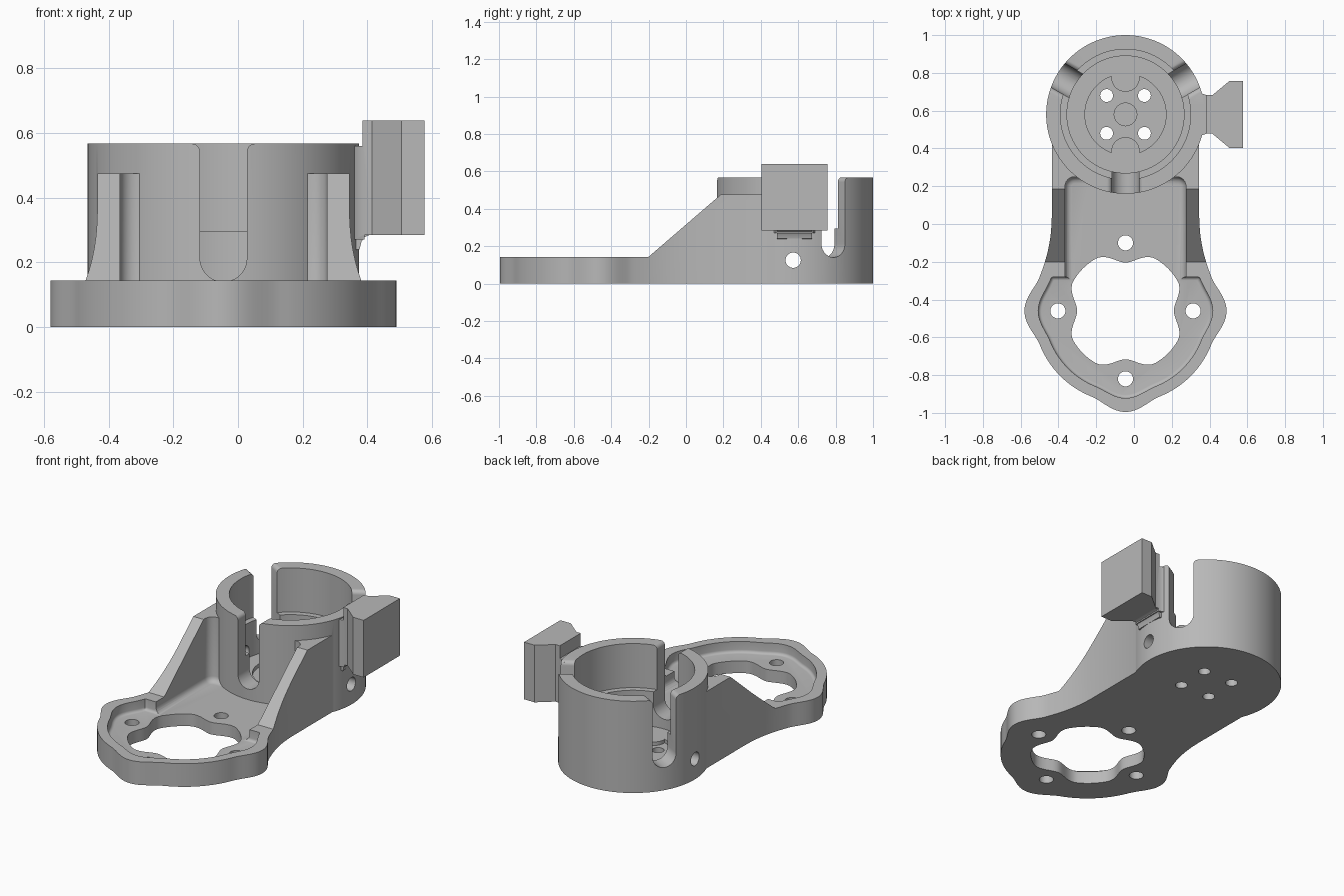
import bpy, bmesh, math
from mathutils import Vector

if "Cube" in bpy.data.objects:
    bpy.data.objects.remove(bpy.data.objects["Cube"])

CX, CUP_Y, RING_Y = -0.045, 0.58, -0.46

grey = bpy.data.materials.new("light_grey")
grey.diffuse_color = (0.48, 0.48, 0.48, 1)
grey.use_nodes = True
grey.node_tree.nodes["Principled BSDF"].inputs["Base Color"].default_value = grey.diffuse_color

def flat(a, b, h):      # outline in plan, extruded upward
    return (a, b, h)

def along_x(a, b, h):   # outline in (y, z), extruded along x
    return (h, a, b)

def along_y(a, b, h):   # outline in (x, z), extruded along y
    return (a, h, b)

def prism(name, pts, h0, h1, place=flat, bevel=0):
    """Extrude an outline; optionally round its lower rim."""
    bm = bmesh.new()
    low = [bm.verts.new(place(a, b, h0)) for a, b in pts]
    top = [bm.verts.new(place(a, b, h1)) for a, b in pts]
    n = len(pts)
    floor = bm.faces.new(low)
    bm.faces.new(top[::-1])
    for i in range(n):
        j = (i + 1) % n
        bm.faces.new((low[i], top[i], top[j], low[j]))
    bmesh.ops.recalc_face_normals(bm, faces=bm.faces)
    if bevel:
        bmesh.ops.bevel(bm, geom=list(floor.edges), offset=bevel, segments=4,
                        profile=0.5, affect='EDGES')
    me = bpy.data.meshes.new(name)
    bm.to_mesh(me)
    bm.free()
    me.materials.append(grey)
    ob = bpy.data.objects.new(name, me)
    bpy.context.collection.objects.link(ob)
    return ob

def arc(x, y, r, a0, a1, n):
    return [(x + r * math.cos(math.radians(a0 + (a1 - a0) * i / n)),
             y + r * math.sin(math.radians(a0 + (a1 - a0) * i / n))) for i in range(n + 1)]

def circle(x, y, r, n=96):
    return arc(x, y, r, 0, 360, n)[:-1]

def boolean(ob, other, op='DIFFERENCE'):
    mod = ob.modifiers.new("bool", 'BOOLEAN')
    mod.operation, mod.object, mod.solver = op, other, 'EXACT'
    bpy.context.view_layer.objects.active = ob
    bpy.ops.object.modifier_apply(modifier=mod.name)
    bpy.data.objects.remove(other)

def lobed(r, extra, width, a0, a1, n):
    """Ring outline with a bump at every quarter turn."""
    pts = []
    for i in range(n + 1):
        t = a0 + (a1 - a0) * i / n
        d = abs((t + 45) % 90 - 45)
        f = math.cos(math.radians(90 * d / width)) ** 2 if d < width else 0
        s = r + extra * f
        pts.append((s * math.cos(math.radians(t)), s * math.sin(math.radians(t)) + RING_Y))
    return pts

# arm: lobed ring, flared neck, mirrored about its centre line
half = lobed(0.488, 0.047, 22, -90, 20, 56)
p0, p1, p2, p3 = Vector(half[-1]), Vector((0.42, -0.19)), Vector((0.39, -0.1)), Vector((0.39, 0.06))
for i in range(1, 13):
    t = i / 12
    half.append(tuple(p0 * (1 - t) ** 3 + p1 * 3 * t * (1 - t) ** 2 + p2 * 3 * t * t * (1 - t) + p3 * t ** 3))
half.append((0.39, 0.44))
outline = [(CX + x, y) for x, y in half] + [(CX - x, y) for x, y in half[:0:-1]]
arm = prism("motor_arm", outline, 0, 0.475)

# sloped side walls
boolean(arm, prism("slope_cut", [(-1.2, 0.143), (-0.2, 0.143), (0.185, 0.475), (0.185, 0.7), (-1.2, 0.7)],
                   -1, 1, along_x))

# pocket in the ring and between the side walls
ring_in = [(CX + x, min(y, -0.28)) for x, y in lobed(0.43, 0.032, 22, 0, 360, 120)[:-1]]
boolean(arm, prism("ring_pocket", ring_in, 0.075, 0.7, bevel=0.018))
c = 0.05
neck = (arc(CX + 0.32 - c, 0.25 - c, c, 0, 90, 6) + arc(CX - 0.32 + c, 0.25 - c, c, 90, 180, 6)
        + [(CX - 0.32, -0.32), (CX + 0.32, -0.32)])
boolean(arm, prism("neck_pocket", neck, 0.075, 0.7, bevel=0.035))

# round cup joined to the arm, then bored in two steps
boolean(arm, prism("cup", circle(CX, CUP_Y, 0.42, 128), 0, 0.567), 'UNION')
boolean(arm, prism("bore_low", circle(CX, CUP_Y, 0.31), 0.08, 0.7))
boolean(arm, prism("bore_high", circle(CX, CUP_Y, 0.345), 0.295, 0.7))

# shallow recess in the cup floor with two round notches
recess = prism("recess", circle(CX, CUP_Y, 0.215, 72), 0.058, 0.2)
for s in (-1, 1):
    boolean(recess, prism("notch", circle(CX, CUP_Y + s * 0.195, 0.075, 40), 0, 0.3))
boolean(arm, recess)
boolean(arm, prism("shaft_recess", circle(CX, CUP_Y, 0.06, 40), 0.035, 0.2))

# three round-bottomed slots in the cup wall, flared at the rim
W, TOP, F = 0.0725, 0.567, 0.025
slot = (arc(0, 0.14 + W, W, 180, 360, 20) + arc(W + F, TOP - F, F, 180, 90, 5)
        + [(W + F, 0.7), (-W - F, 0.7)] + arc(-W - F, TOP - F, F, 90, 0, 5))
for deg in (30, 150, 270):
    ca, sa = math.cos(math.radians(deg)), math.sin(math.radians(deg))
    def radial(a, b, h, ca=ca, sa=sa):
        return (CX + h * ca - a * sa, CUP_Y + h * sa + a * ca, b)
    boolean(arm, prism("slot", slot, 0.3, 0.47, radial))

# large lobed opening in the ring
hole = [(CX + x, y) for x, y in lobed(0.318, -0.062, 30, 0, 360, 120)[:-1]]
boolean(arm, prism("ring_opening", hole, -0.1, 0.3))

# screw holes: four in the ring, four in the cup floor, one across the cup
for dx, dy in ((1, 0), (-1, 0), (0, 1), (0, -1)):
    boolean(arm, prism("ring_screw", circle(CX + dx * 0.358, RING_Y + dy * 0.36, 0.04, 32), -0.1, 0.4))
for dx in (-0.1, 0.1):
    for dy in (-0.1, 0.1):
        boolean(arm, prism("cup_screw", circle(CX + dx, CUP_Y + dy, 0.034, 32), -0.1, 0.3))
boolean(arm, prism("cross_hole", circle(0.573, 0.125, 0.041, 32), -0.7, 0.7, along_x))

# dovetail clip on the right side of the cup
upper = [(0.385, 0.682), (0.415, 0.682), (0.505, 0.757), (0.577, 0.757)]
clip = prism("dovetail_clip", upper + [(x, 2 * 0.58 - y) for x, y in upper[::-1]], 0.285, 0.638)
stub = [(0.335, 0.71), (0.36, 0.69), (0.392, 0.68), (0.392, 0.48), (0.36, 0.47), (0.335, 0.45)]
boolean(clip, prism("clip_root", stub, 0.27, 0.56), 'UNION')
gusset = [(0.335, 0.235), (0.376, 0.24), (0.382, 0.265), (0.392, 0.278), (0.412, 0.287), (0.412, 0.3), (0.335, 0.3)]
boolean(clip, prism("clip_gusset", gusset, 0.487, 0.673, along_y), 'UNION')

for ob in (arm, clip):
    bpy.ops.object.select_all(action='DESELECT')
    ob.select_set(True)
    bpy.context.view_layer.objects.active = ob
    bpy.ops.object.shade_smooth_by_angle(angle=math.radians(28))
